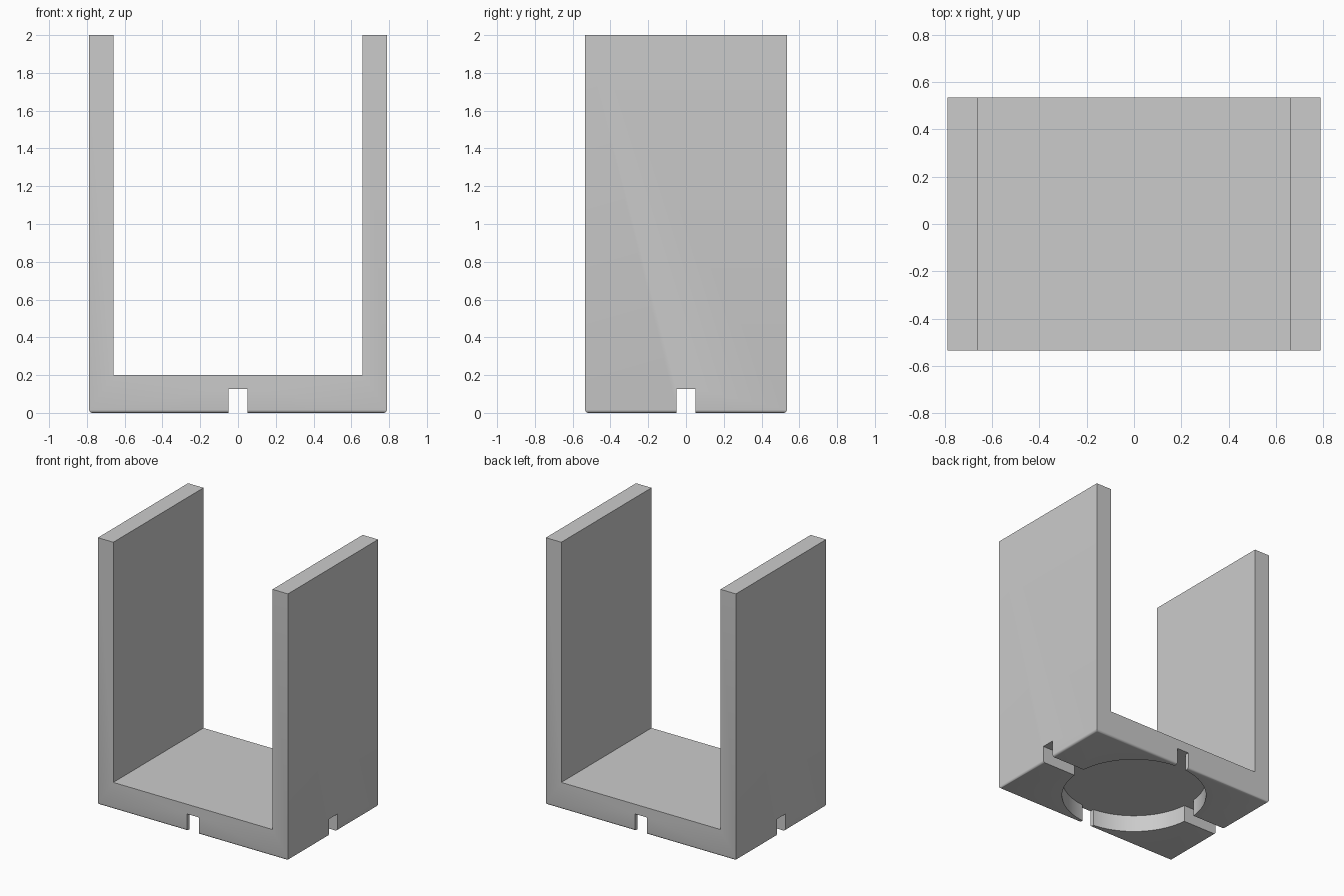
import bpy, bmesh, math

if "Cube" in bpy.data.objects:
    bpy.data.objects.remove(bpy.data.objects["Cube"], do_unlink=True)

HALF_X, HALF_Y, HEIGHT = 0.788, 0.534, 2.0
INNER_X, FLOOR_Z = 0.66, 0.2
SLOT_WIDTH, CUT_DEPTH, POCKET_RADIUS = 0.1, 0.127, 0.505
FILLET = 0.016

grey = bpy.data.materials.new("light_grey")
grey.use_nodes = True
colour = (0.6, 0.6, 0.6, 1)
grey.diffuse_color = colour
grey.node_tree.nodes["Principled BSDF"].inputs["Base Color"].default_value = colour


def add_object(name, bm):
    bmesh.ops.recalc_face_normals(bm, faces=bm.faces[:])
    mesh = bpy.data.meshes.new(name)
    bm.to_mesh(mesh)
    bm.free()
    mesh.materials.append(grey)
    obj = bpy.data.objects.new(name, mesh)
    bpy.context.collection.objects.link(obj)
    return obj


def slot_cutter(name, size_x, size_y):
    bm = bmesh.new()
    bmesh.ops.create_cube(bm, size=1)
    bmesh.ops.scale(bm, vec=(size_x, size_y, 2 * CUT_DEPTH), verts=bm.verts)
    return add_object(name, bm)


def pocket_cutter(name):
    bm = bmesh.new()
    bmesh.ops.create_cone(bm, cap_ends=True, segments=96, radius1=POCKET_RADIUS,
                          radius2=POCKET_RADIUS, depth=2 * CUT_DEPTH)
    return add_object(name, bm)


# U-shaped bracket: profile extruded front to back
right_half = [(HALF_X, 0), (HALF_X, HEIGHT), (INNER_X, HEIGHT), (INNER_X, FLOOR_Z)]
profile = right_half + [(-x, z) for x, z in reversed(right_half)]
bm = bmesh.new()
face = bm.faces.new([bm.verts.new((x, -HALF_Y, z)) for x, z in profile])
extruded = bmesh.ops.extrude_face_region(bm, geom=[face])["geom"]
bmesh.ops.translate(bm, vec=(0, 2 * HALF_Y, 0),
                    verts=[g for g in extruded if isinstance(g, bmesh.types.BMVert)])

# Small fillet around the underside
bottom = [e for e in bm.edges if all(v.co.z < 0.001 for v in e.verts)]
bmesh.ops.bevel(bm, geom=bottom, offset=FILLET, segments=4, profile=0.5, affect='EDGES')
bracket = add_object("u_bracket", bm)

# Round pocket and crossed slots cut into the underside
cutters = [pocket_cutter("pocket_cutter"),
           slot_cutter("long_slot_cutter", 4 * HALF_X, SLOT_WIDTH),
           slot_cutter("short_slot_cutter", SLOT_WIDTH, 4 * HALF_Y)]
bpy.ops.object.select_all(action='DESELECT')
bracket.select_set(True)
bpy.context.view_layer.objects.active = bracket
for cutter in cutters:
    cutter.hide_render = True
    cut = bracket.modifiers.new(cutter.name, 'BOOLEAN')
    cut.operation = 'DIFFERENCE'
    cut.solver = 'EXACT'
    cut.object = cutter
    bpy.ops.object.modifier_apply(modifier=cut.name)
    bpy.data.objects.remove(cutter, do_unlink=True)

bpy.ops.object.shade_smooth_by_angle(angle=math.radians(35))
